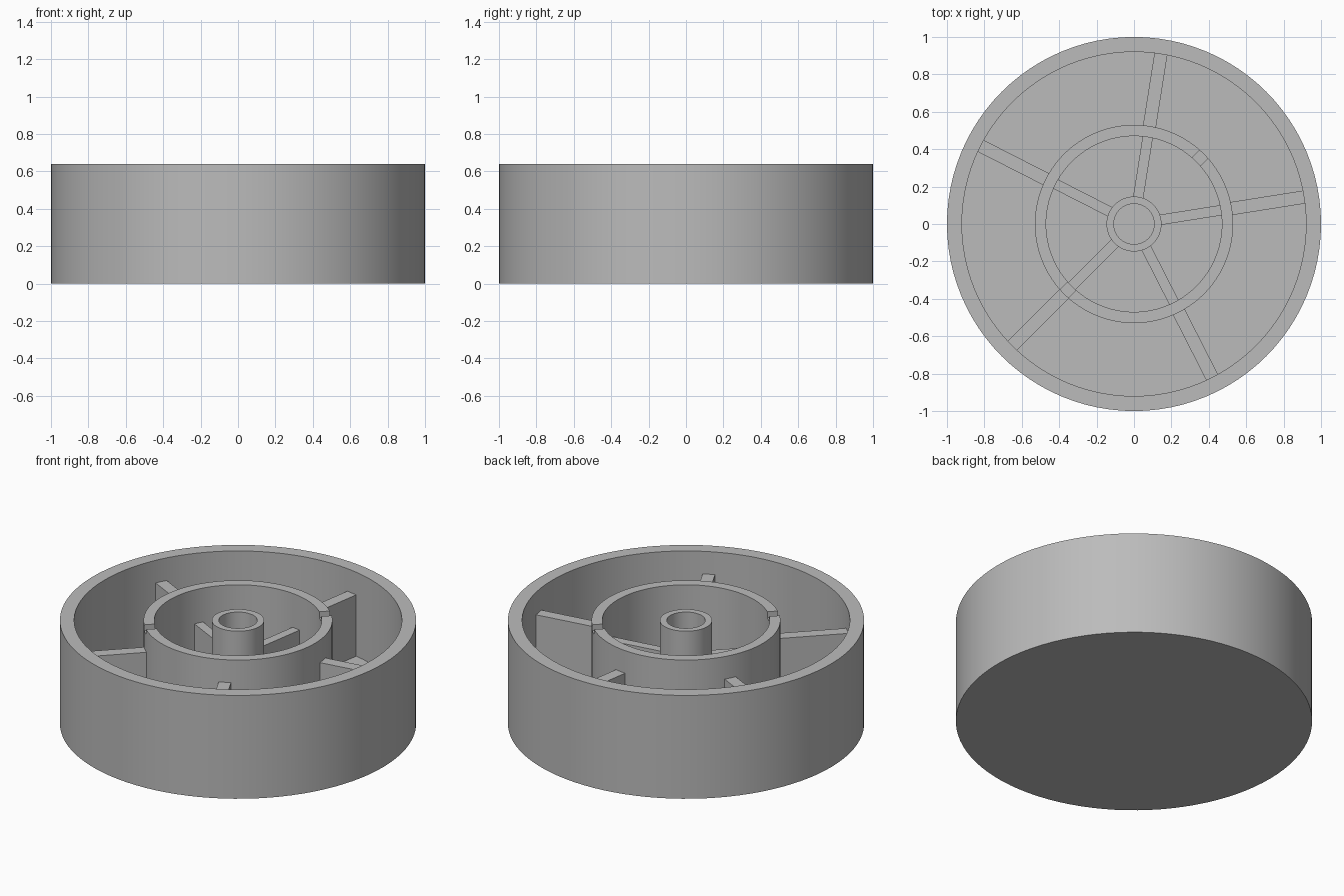
import bpy, bmesh, math
from mathutils import Matrix

if "Cube" in bpy.data.objects:
    bpy.data.objects.remove(bpy.data.objects["Cube"])

HEIGHT, FLOOR = 0.64, 0.12
SPOKE_ANGLES = [9 + 72 * i for i in range(5)]

grey = bpy.data.materials.new("grey plastic")
grey.diffuse_color = (0.5, 0.5, 0.5, 1)
grey.use_nodes = True
grey.node_tree.nodes["Principled BSDF"].inputs["Base Color"].default_value = grey.diffuse_color


def add_object(name, bm):
    bmesh.ops.recalc_face_normals(bm, faces=bm.faces)
    mesh = bpy.data.meshes.new(name)
    bm.to_mesh(mesh)
    bm.free()
    mesh.materials.append(grey)
    obj = bpy.data.objects.new(name, mesh)
    bpy.context.collection.objects.link(obj)
    return obj


def smooth(obj):
    bpy.ops.object.select_all(action='DESELECT')
    obj.select_set(True)
    bpy.context.view_layer.objects.active = obj
    bpy.ops.object.shade_smooth_by_angle(angle=math.radians(30))


def lathe(name, profile, steps, closed):
    """Spin an (r, z) profile around the z axis."""
    bm = bmesh.new()
    verts = [bm.verts.new((r, 0, z)) for r, z in profile]
    edges = [bm.edges.new(pair) for pair in zip(verts, verts[1:])]
    if closed:
        edges.append(bm.edges.new((verts[-1], verts[0])))
    bmesh.ops.spin(bm, geom=verts + edges, cent=(0, 0, 0), axis=(0, 0, 1),
                   angle=math.tau, steps=steps, use_duplicate=False)
    bmesh.ops.remove_doubles(bm, verts=bm.verts, dist=1e-4)
    return add_object(name, bm)


def tube(name, r_in, r_out, steps):
    z = FLOOR - 0.02
    return lathe(name, [(r_in, z), (r_out, z), (r_out, HEIGHT), (r_in, HEIGHT)], steps, True)


def radial_bars(name, angles, r0, r1, width, z0, z1):
    """Boxes reaching from radius r0 to r1 at each angle."""
    bm = bmesh.new()
    for a in angles:
        m = (Matrix.Rotation(math.radians(a), 4, 'Z')
             @ Matrix.Translation(((r0 + r1) / 2, 0, (z0 + z1) / 2))
             @ Matrix.Diagonal((r1 - r0, width, z1 - z0, 1)))
        bmesh.ops.create_cube(bm, size=1, matrix=m)
    return add_object(name, bm)


# Open drum with a closed bottom
drum = lathe("drum", [(0, 0), (1, 0), (1, HEIGHT), (0.92, HEIGHT), (0.92, FLOOR), (0, FLOOR)],
             96, False)
smooth(drum)

# Middle ring with two shallow notches in its rim
ring = tube("middle_ring", 0.47, 0.53, 96)
cutter = radial_bars("notch_cutter", (45, 225), 0.42, 0.58, 0.062, HEIGHT - 0.035, HEIGHT + 0.1)
cutter.hide_render = True
cutter.hide_set(True)
notch = ring.modifiers.new("notches", 'BOOLEAN')
notch.operation = 'DIFFERENCE'
notch.solver = 'EXACT'
notch.object = cutter
smooth(ring)

# Hub with a blind bore
smooth(tube("hub", 0.108, 0.147, 64))

# Spokes: tall outside the middle ring, lower inside it
radial_bars("outer_spokes", SPOKE_ANGLES, 0.51, 0.94, 0.07, FLOOR - 0.02, 0.50)
radial_bars("inner_spokes", SPOKE_ANGLES, 0.13, 0.485, 0.055, FLOOR - 0.02, 0.43)
